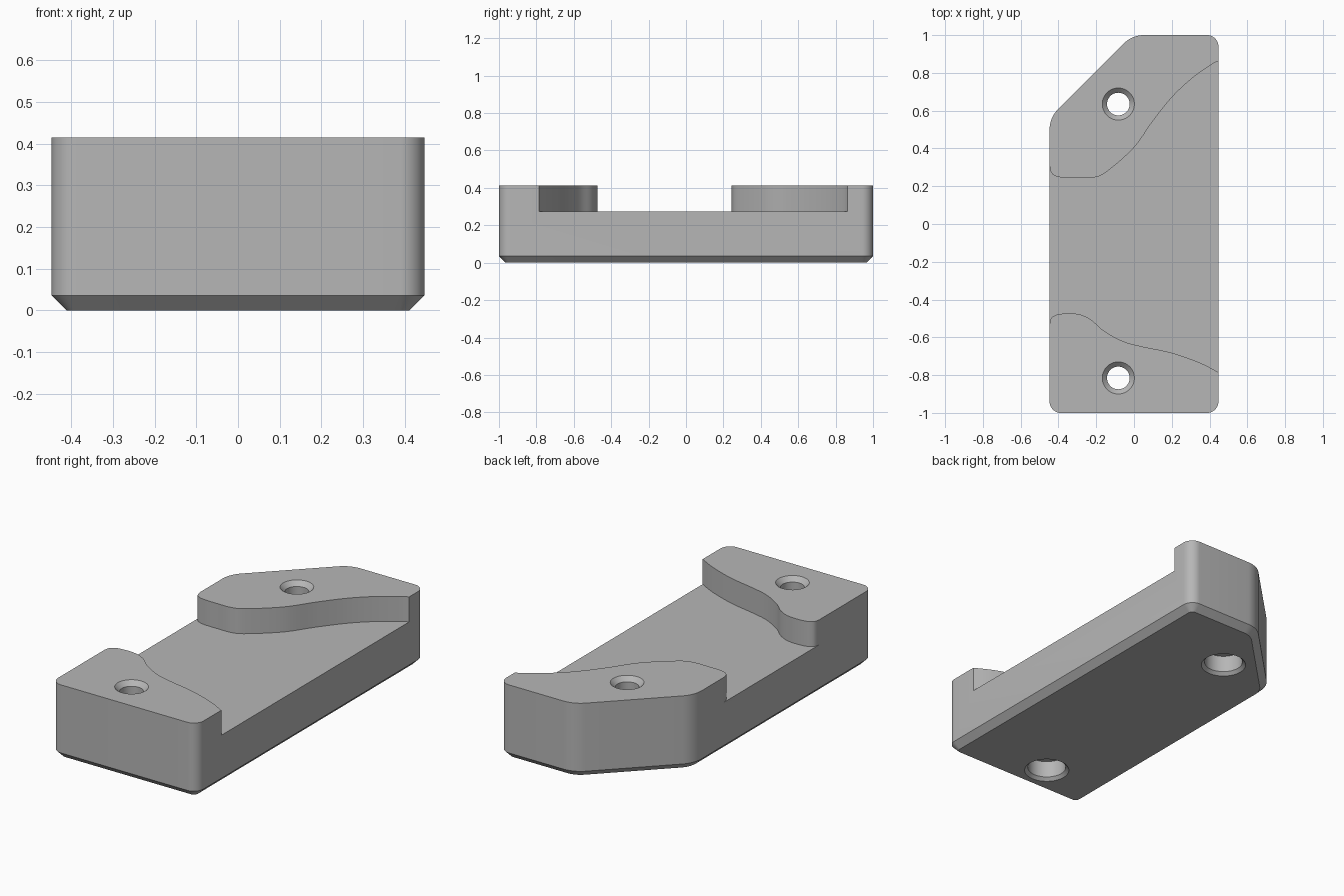
import bpy, bmesh, math
from mathutils import Vector

if "Cube" in bpy.data.objects:
    bpy.data.objects.remove(bpy.data.objects["Cube"], do_unlink=True)

W, TOP, FLOOR, CHAMFER = 0.447, 0.414, 0.275, 0.036

grey = bpy.data.materials.new("plain grey")
grey.use_nodes = True
colour = (0.47, 0.47, 0.47, 1)
grey.diffuse_color = colour
grey.node_tree.nodes["Principled BSDF"].inputs["Base Color"].default_value = colour


def rounded_outline(corners, inset, steps=10):
    """Convex counter-clockwise outline with filleted corners, moved inward by inset."""
    points = []
    for i, (x, y, r) in enumerate(corners):
        p = Vector((x, y))
        to_prev = (Vector(corners[i - 1][:2]) - p).normalized()
        to_next = (Vector(corners[(i + 1) % len(corners)][:2]) - p).normalized()
        half = to_prev.angle(to_next) / 2
        bisector = (to_prev + to_next).normalized()
        centre = p + bisector * r / math.sin(half)
        middle = math.atan2(-bisector.y, -bisector.x)
        sweep = math.pi / 2 - half
        for k in range(steps + 1):
            a = middle + sweep * (2 * k / steps - 1)
            points.append(centre + (r - inset) * Vector((math.cos(a), math.sin(a))))
    return points


def smooth_path(points, steps=6):
    """Catmull-Rom curve through the points."""
    pts = [Vector(p) for p in points]
    pts = [pts[0]] + pts + [pts[-1]]
    path = []
    for a, b, c, d in zip(pts, pts[1:], pts[2:], pts[3:]):
        for k in range(steps):
            t = k / steps
            path.append(0.5 * (2 * b + (c - a) * t + (2 * a - 5 * b + 4 * c - d) * t * t
                               + (3 * b - a - 3 * c + d) * t ** 3))
    return path + [pts[-1]]


def loft(name, layers):
    """Closed solid through matching outlines given as (points, z)."""
    bm = bmesh.new()
    rings = [[bm.verts.new((p[0], p[1], z)) for p in pts] for pts, z in layers]
    n = len(rings[0])
    for low, high in zip(rings, rings[1:]):
        for i in range(n):
            j = (i + 1) % n
            bm.faces.new((low[i], low[j], high[j], high[i]))
    bm.faces.new(rings[0][::-1])
    bm.faces.new(rings[-1])
    bmesh.ops.recalc_face_normals(bm, faces=bm.faces)
    mesh = bpy.data.meshes.new(name)
    bm.to_mesh(mesh)
    bm.free()
    mesh.materials.append(grey)
    ob = bpy.data.objects.new(name, mesh)
    bpy.context.collection.objects.link(ob)
    return ob


def circle(x, y, r, n=48):
    return [(x + r * math.cos(math.tau * k / n), y + r * math.sin(math.tau * k / n))
            for k in range(n)]


def cut(target, cutter):
    cutter.hide_render = True
    mod = target.modifiers.new("cut", 'BOOLEAN')
    mod.operation, mod.solver, mod.object = 'DIFFERENCE', 'EXACT', cutter
    bpy.ops.object.select_all(action='DESELECT')
    bpy.context.view_layer.objects.active = target
    target.select_set(True)
    bpy.ops.object.modifier_apply(modifier=mod.name)
    bpy.data.objects.remove(cutter, do_unlink=True)


# Block with rounded corners, one cut corner and a chamfered underside
corners = [(-W, -1, 0.06), (W, -1, 0.06), (W, 1, 0.06), (-0.01, 1, 0.15), (-W, 0.563, 0.15)]
outer = rounded_outline(corners, 0)
block = loft("clamp_block", [(rounded_outline(corners, CHAMFER), 0), (outer, CHAMFER), (outer, TOP)])

# Curved channel between the two raised pads
back_edge = smooth_path([(-W, 0.31), (-0.435, 0.268), (-0.39, 0.247), (-0.3, 0.244), (-0.21, 0.247),
                         (-0.14, 0.28), (0, 0.405), (0.1, 0.545), (0.2, 0.67),
                         (0.3, 0.765), (0.4, 0.838), (W, 0.863)])
front_edge = smooth_path([(-W, -0.53), (-0.435, -0.495), (-0.39, -0.476), (-0.3, -0.476),
                          (-0.23, -0.505), (-0.16, -0.565), (-0.06, -0.62), (0.04, -0.648),
                          (0.2, -0.682), (0.35, -0.735), (W, -0.785)])
channel = ([Vector((-0.6, -0.53))] + front_edge + [Vector((0.6, -0.87)), Vector((0.6, 0.94))]
           + back_edge[::-1] + [Vector((-0.6, 0.31))])
cut(block, loft("channel_cutter", [(channel, FLOOR), (channel, TOP + 0.1)]))

# Bolt holes: countersunk on top, counterbored from below
profile = [(0.127, -0.01), (0.1, 0.017), (0.1, 0.11), (0.06, 0.11),
           (0.06, TOP - 0.025), (0.095, TOP + 0.01)]
for y in (-0.815, 0.635):
    cut(block, loft("hole_cutter", [(circle(-0.083, y, r), z) for r, z in profile]))

bpy.ops.object.shade_smooth_by_angle(angle=math.radians(25))
